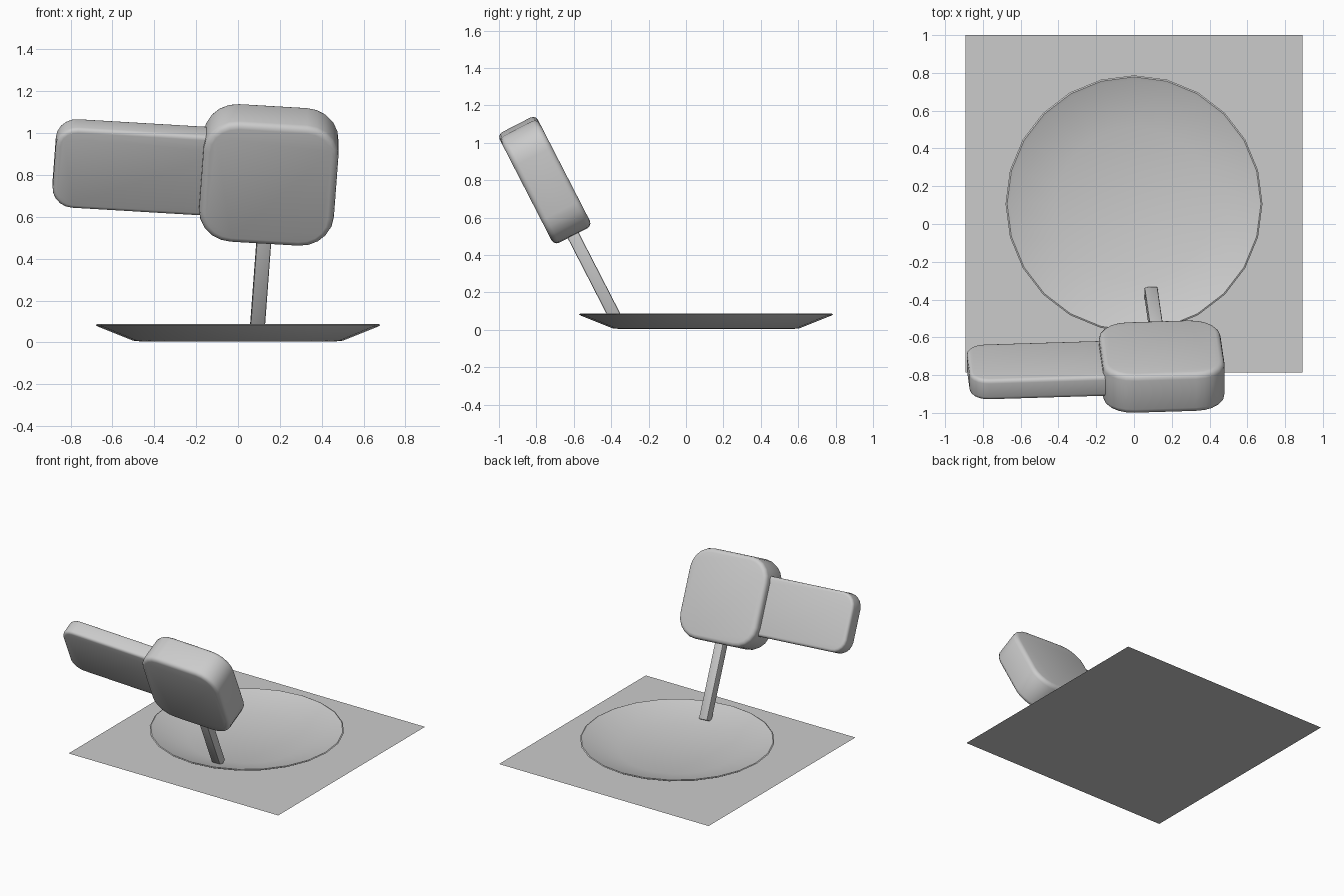
import bpy, bmesh
from math import radians, pi
from mathutils import Matrix, Vector

if "Cube" in bpy.data.objects:
    bpy.data.objects.remove(bpy.data.objects["Cube"], do_unlink=True)

GREY = (0.6, 0.6, 0.6, 1)
grey = bpy.data.materials.new("plain grey")
grey.use_nodes = True
grey.diffuse_color = GREY
grey.node_tree.nodes["Principled BSDF"].inputs["Base Color"].default_value = GREY


def finish(bm, name, angle=None, matrix=Matrix()):
    """Turn a bmesh into a named object, smooth below the given angle."""
    bmesh.ops.recalc_face_normals(bm, faces=bm.faces)
    mesh = bpy.data.meshes.new(name)
    bm.to_mesh(mesh)
    bm.free()
    mesh.materials.append(grey)
    obj = bpy.data.objects.new(name, mesh)
    obj.matrix_world = matrix
    bpy.context.collection.objects.link(obj)
    if angle:
        bpy.ops.object.select_all(action="DESELECT")
        bpy.context.view_layer.objects.active = obj
        obj.select_set(True)
        bpy.ops.object.shade_smooth_by_angle(angle=radians(angle))
    return obj


def slab(name, size, centre, corner, edge, matrix):
    """Box with rounded corners seen along y and softened front and back rims."""
    bm = bmesh.new()
    bmesh.ops.create_cube(bm, size=1)
    bmesh.ops.scale(bm, vec=size, verts=bm.verts)
    if corner:
        along_y = [e for e in bm.edges
                   if abs((e.verts[0].co - e.verts[1].co).y) > size[1] / 2]
        bmesh.ops.bevel(bm, geom=along_y, offset=corner, segments=5,
                        profile=0.5, affect="EDGES")
        rims = [e for e in bm.edges
                if abs((e.verts[0].co - e.verts[1].co).y) < 1e-5]
        bmesh.ops.bevel(bm, geom=rims, offset=edge, segments=3,
                        profile=0.5, affect="EDGES")
    else:
        bmesh.ops.bevel(bm, geom=bm.edges[:], offset=edge, segments=2,
                        profile=0.5, affect="EDGES")
    bmesh.ops.translate(bm, vec=centre, verts=bm.verts)
    return finish(bm, name, 40, matrix)


# Ground sheet
CENTRE = Vector((0, 0.107, 0))
bm = bmesh.new()
bmesh.ops.create_grid(bm, x_segments=1, y_segments=1, size=0.893)
finish(bm, "ground_sheet", matrix=Matrix.Translation(CENTRE))

# Shallow dish turned from a profile of radius and height
profile = [(0, 0.003), (0.45, 0.003), (0.5, 0.008), (0.67, 0.076),
           (0.68, 0.083), (0.672, 0.087), (0.655, 0.08), (0.41, 0.012), (0, 0.012)]
bm = bmesh.new()
points = [bm.verts.new((r, 0, z)) for r, z in profile]
edges = [bm.edges.new(pair) for pair in zip(points, points[1:])]
bmesh.ops.spin(bm, geom=points + edges, cent=(0, 0, 0), axis=(0, 0, 1),
               angle=2 * pi, steps=24)
bmesh.ops.remove_doubles(bm, verts=bm.verts, dist=1e-4)
finish(bm, "dish", 35, Matrix.Translation(CENTRE))

# Leaning mallet: head, side block and stick share one tilted frame
frame = (Matrix.Translation((0.147, -0.755, 0.8))
         @ Matrix.Rotation(radians(27.2), 4, "X")
         @ Matrix.Rotation(radians(3.8), 4, "Y"))
slab("head", (0.645, 0.23, 0.645), (0, 0, 0), 0.16, 0.03, frame)
slab("side_block", (0.83, 0.12, 0.43), (-0.612, 0, 0), 0.1, 0.02, frame)
slab("stick", (0.07, 0.066, 0.62), (0, 0, -0.555), 0, 0.008, frame)
